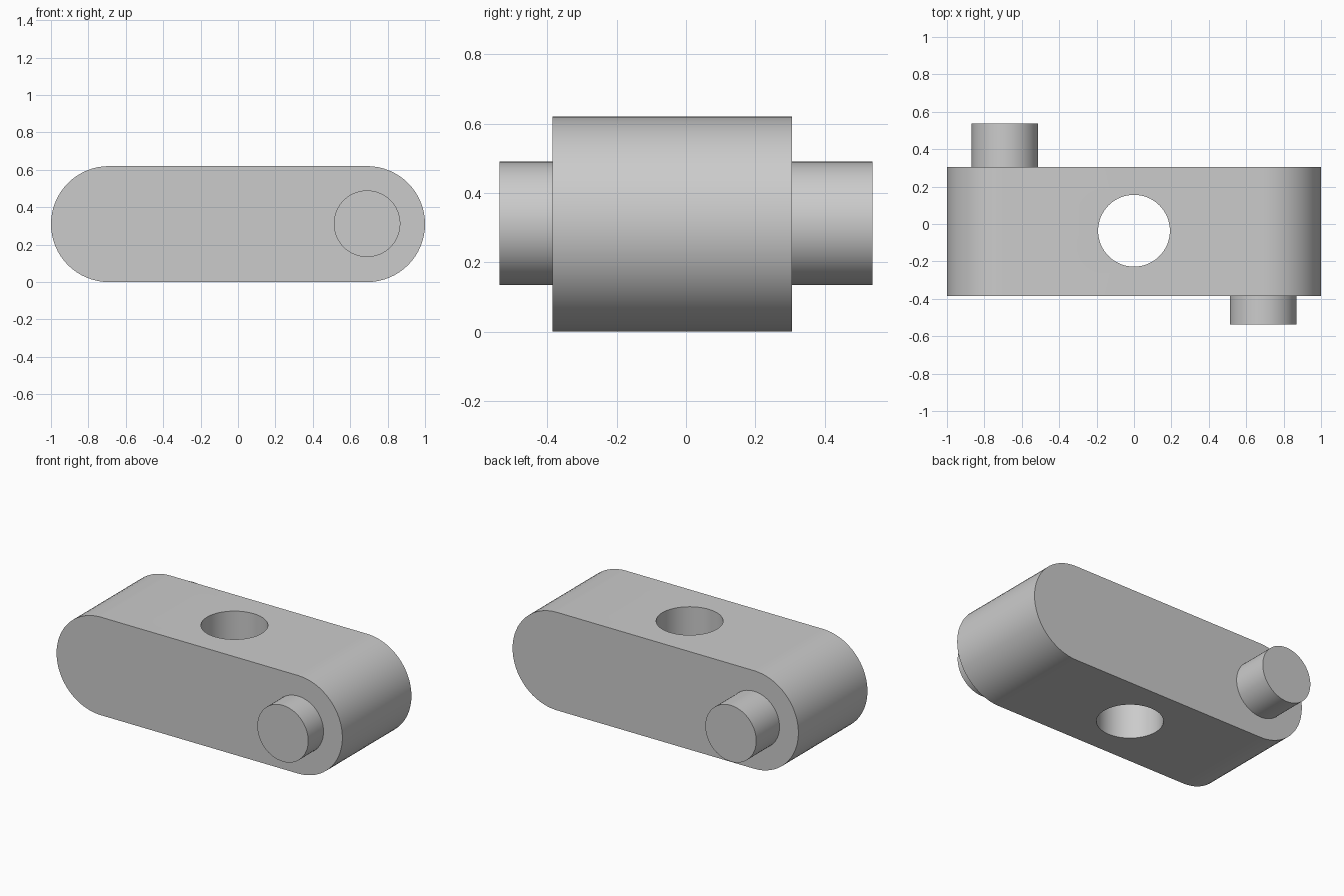
import bpy, bmesh, math
from mathutils import Matrix

if "Cube" in bpy.data.objects:
    bpy.data.objects.remove(bpy.data.objects["Cube"])

R = 0.31          # radius of the rounded ends
END = 1 - R       # x of the end centres
FRONT, BACK = -0.385, 0.305
PIN_R, HOLE_R = 0.178, 0.192

grey = bpy.data.materials.new("grey")
grey.diffuse_color = (0.6, 0.6, 0.6, 1)
grey.use_nodes = True
grey.node_tree.nodes["Principled BSDF"].inputs["Base Color"].default_value = grey.diffuse_color


def finish(name, bm):
    bmesh.ops.recalc_face_normals(bm, faces=bm.faces)
    mesh = bpy.data.meshes.new(name)
    bm.to_mesh(mesh)
    bm.free()
    mesh.materials.append(grey)
    obj = bpy.data.objects.new(name, mesh)
    bpy.context.collection.objects.link(obj)
    return obj


def cylinder(name, radius, depth, matrix):
    bm = bmesh.new()
    bmesh.ops.create_cone(bm, cap_ends=True, segments=64, radius1=radius,
                          radius2=radius, depth=depth, matrix=matrix)
    return finish(name, bm)


def activate(obj):
    bpy.ops.object.select_all(action='DESELECT')
    obj.select_set(True)
    bpy.context.view_layer.objects.active = obj


# Link body: stadium profile extruded along y
bm = bmesh.new()
N = 32
profile = []
for cx, start in ((END, -math.pi / 2), (-END, math.pi / 2)):
    for i in range(N + 1):
        a = start + math.pi * i / N
        profile.append(bm.verts.new((cx + R * math.cos(a), FRONT, R + R * math.sin(a))))
face = bm.faces.new(profile)
ext = bmesh.ops.extrude_face_region(bm, geom=[face], use_keep_orig=True)
verts = [g for g in ext["geom"] if isinstance(g, bmesh.types.BMVert)]
bmesh.ops.translate(bm, vec=(0, BACK - FRONT, 0), verts=verts)
body = finish("link_body", bm)

# Vertical through hole
cutter = cylinder("hole_cutter", HOLE_R, 2, Matrix.Translation((0, (FRONT + BACK) / 2 + 0.004, R)))
cutter.hide_render = True
mod = body.modifiers.new("hole", 'BOOLEAN')
mod.operation, mod.solver, mod.object = 'DIFFERENCE', 'EXACT', cutter
activate(body)
bpy.ops.object.modifier_apply(modifier=mod.name)
bpy.data.objects.remove(cutter)

# Pins on opposite faces and opposite ends
turn = Matrix.Rotation(math.pi / 2, 4, 'X')
parts = [body]
for name, x, y0, y1 in (("front_pin", END, -0.538, FRONT + 0.01),
                        ("back_pin", -END, BACK - 0.01, 0.538)):
    parts.append(cylinder(name, PIN_R, y1 - y0,
                          Matrix.Translation((x, (y0 + y1) / 2, R + 0.002)) @ turn))

for obj in parts:
    activate(obj)
    bpy.ops.object.shade_smooth_by_angle(angle=math.radians(30))
